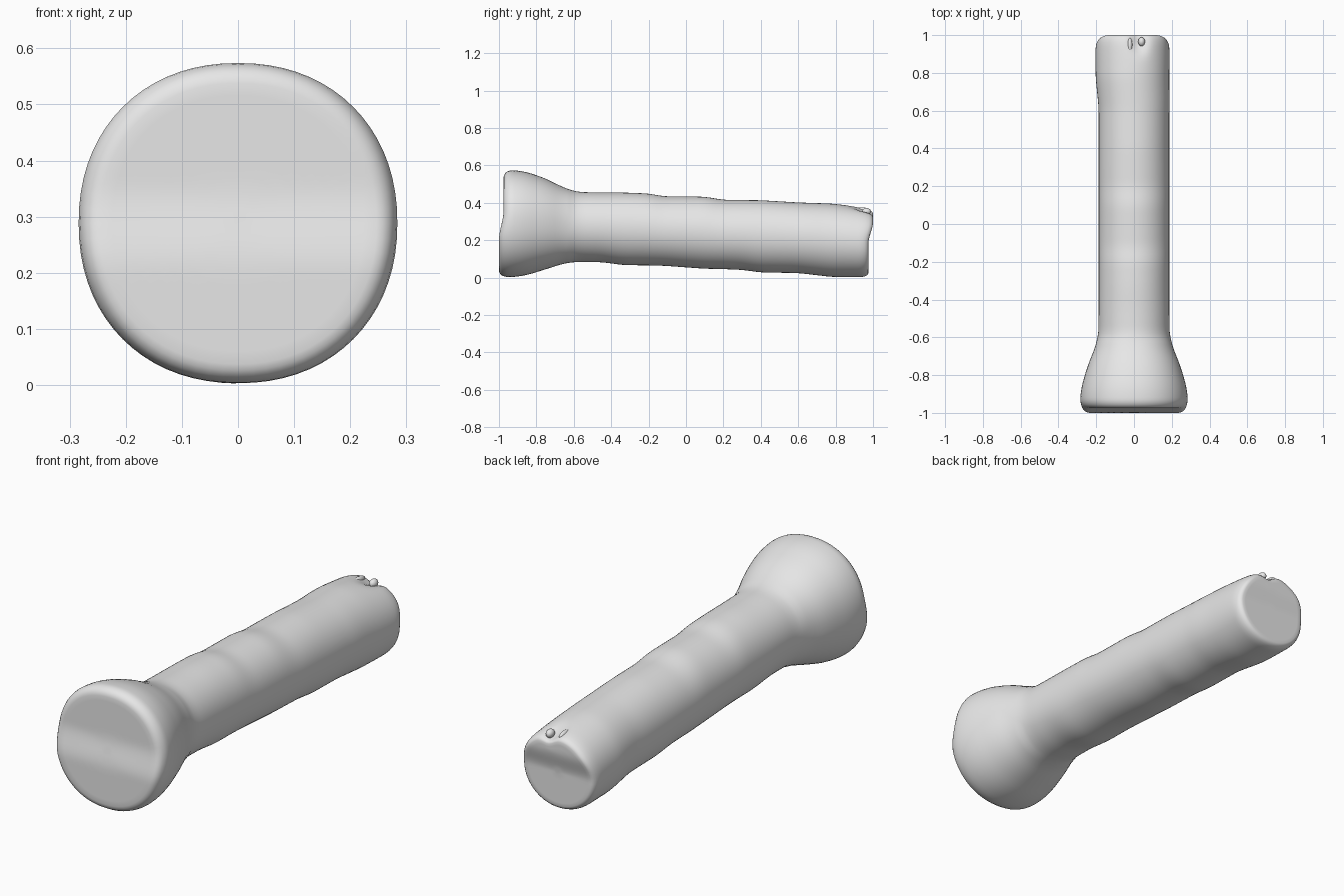
import bpy, bmesh, math
from mathutils import Matrix

if "Cube" in bpy.data.objects:
    bpy.data.objects.remove(bpy.data.objects["Cube"])

grey = bpy.data.materials.new("plain grey")
grey.use_nodes = True
colour = (0.8, 0.8, 0.8, 1)
grey.diffuse_color = colour
grey.node_tree.nodes["Principled BSDF"].inputs["Base Color"].default_value = colour

SEGMENTS = 72
FRONT, BACK = -1, 1

# Outline along the length: y, underside, top, half width
OUTLINE = [
    (-1, .003, .572, .28), (-.92, .003, .575, .286), (-.85, .014, .565, .275),
    (-.75, .045, .53, .245), (-.65, .077, .48, .205), (-.58, .085, .458, .188),
    (-.45, .083, .455, .187), (-.33, .067, .455, .187), (-.2, .066, .45, .187),
    (-.12, .064, .435, .187), (.1, .048, .433, .187), (.2, .046, .416, .187),
    (.3, .042, .415, .187), (.4, .028, .414, .187), (.6, .025, .402, .187),
    (.78, .004, .396, .195), (.9, .003, .382, .196), (1, .003, .368, .194),
]


def smoothstep(low, high, value):
    t = min(max((value - low) / (high - low), 0), 1)
    return t * t * (3 - 2 * t)


def linear(y):
    y = min(max(y, FRONT), BACK)
    for a, b in zip(OUTLINE, OUTLINE[1:]):
        if y <= b[0]:
            t = (y - a[0]) / (b[0] - a[0])
            return [p + (q - p) * t for p, q in zip(a[1:], b[1:])]


def outline(y):
    # Average neighbouring values so the flare and ripples stay soft
    samples = [linear(y + k * 0.015) for k in (-2, -1, 0, 1, 2)]
    return [sum(column) / len(samples) for column in zip(*samples)]


def surface_point(y, scale, angle):
    low, high, half = outline(y)
    power = 2 / (2.15 if y < -0.6 else 2.04)
    c, s = math.cos(angle), math.sin(angle)
    x = half * scale * math.copysign(abs(c) ** power, c)
    z = (low + high) / 2 + (high - low) / 2 * scale * math.copysign(abs(s) ** power, s)
    x -= 0.008 * smoothstep(0.6, 0.8, y)
    # Shallow step across each end face
    shift = 0.025 * smoothstep(0.2, 0.36, z) * smoothstep(-0.9, -1, y)
    shift -= 0.025 * smoothstep(0.3, 0.18, z) * smoothstep(0.88, 1, y)
    # Worn notch on top of the tail
    notch = math.exp(-((x - 0.025) / 0.04) ** 2 - ((y - 0.97) / 0.06) ** 2)
    z -= 0.032 * notch * smoothstep(0.28, 0.34, z)
    return x, y + shift, z


# Ring list: front face, rounded rim, barrel, rounded rim, tail face
RIM = [(0, 0.88), (0.003, 0.92), (0.01, 0.955), (0.022, 0.98), (0.04, 0.995)]
FACE = [k / 10 for k in range(1, 9)]
rings = [(FRONT, s) for s in FACE]
rings += [(FRONT + d, s) for d, s in RIM]
rings += [(-0.94 + 0.02 * k, 1) for k in range(95)]
rings += [(BACK - d, s) for d, s in reversed(RIM)]
rings += [(BACK, s) for s in reversed(FACE)]

bm = bmesh.new()
loops = [[bm.verts.new(surface_point(y, s, math.tau * i / SEGMENTS))
          for i in range(SEGMENTS)] for y, s in rings]
for a, b in zip(loops, loops[1:]):
    for i in range(SEGMENTS):
        j = (i + 1) % SEGMENTS
        bm.faces.new((a[i], a[j], b[j], b[i]))
bm.faces.new(loops[0])
bm.faces.new(loops[-1])


def finish(bm, name):
    bmesh.ops.recalc_face_normals(bm, faces=bm.faces)
    mesh = bpy.data.meshes.new(name)
    bm.to_mesh(mesh)
    bm.free()
    mesh.materials.append(grey)
    mesh.shade_smooth()
    part = bpy.data.objects.new(name, mesh)
    bpy.context.collection.objects.link(part)


finish(bm, "torch_body")

# Small lumps left around the notch
for name, place, size in (("tail_nub", (0.04, 0.965, 0.353), (0.018, 0.024, 0.02)),
                          ("tail_ridge", (-0.022, 0.94, 0.356), (0.014, 0.045, 0.02))):
    lump = bmesh.new()
    bmesh.ops.create_icosphere(
        lump, subdivisions=3, radius=1,
        matrix=Matrix.Translation(place) @ Matrix.Diagonal((*size, 1)))
    finish(lump, name)
